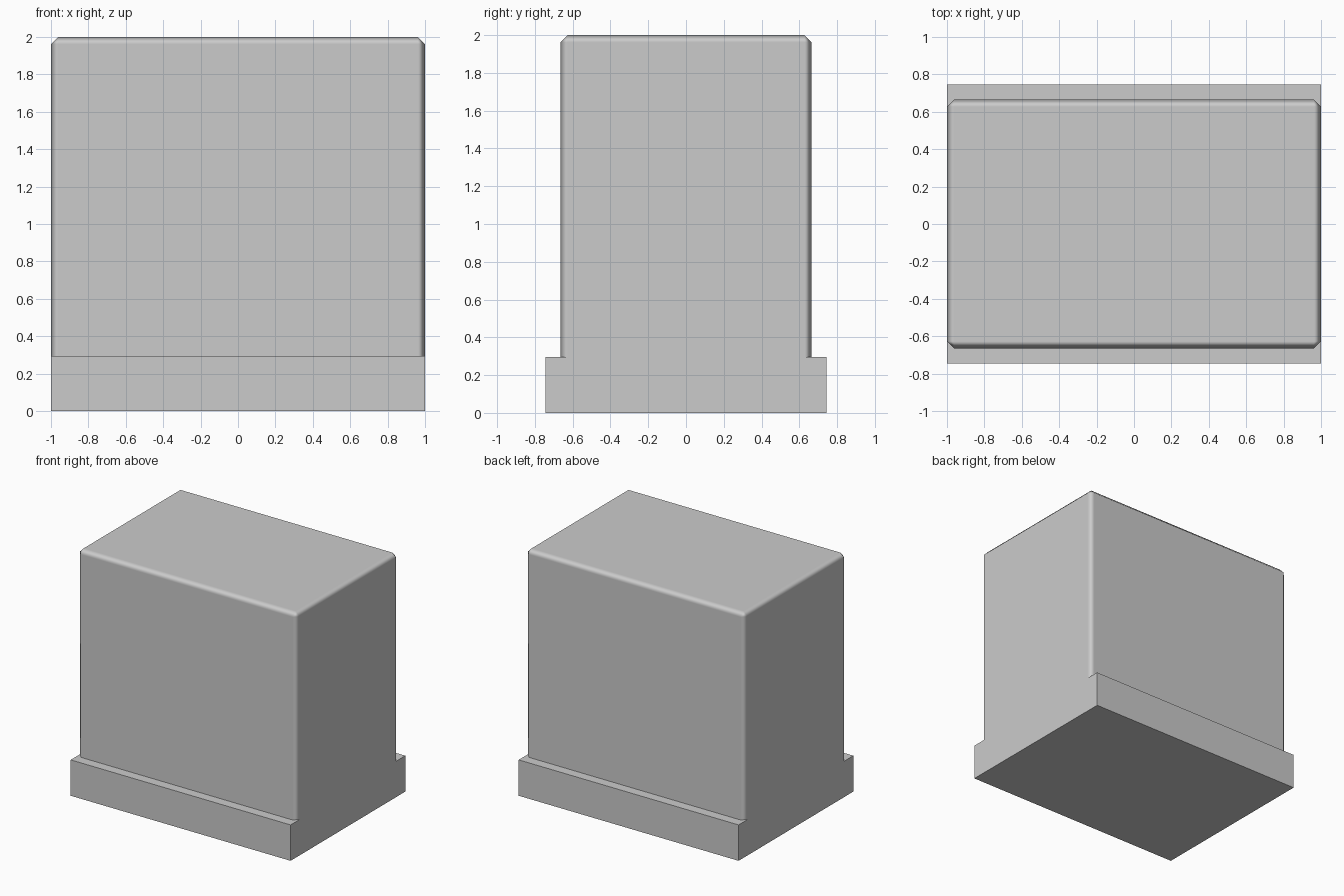
import bpy

if "Cube" in bpy.data.objects:
    bpy.data.objects.remove(bpy.data.objects["Cube"])


def box(name, size_x, size_y, size_z):
    """Box centred on x and y, standing on the ground."""
    bpy.ops.mesh.primitive_cube_add(size=1, location=(0, 0, size_z / 2))
    ob = bpy.context.object
    ob.name = name
    ob.scale = (size_x, size_y, size_z)
    bpy.ops.object.transform_apply(location=True, rotation=False, scale=True)
    return ob


# Tall cabinet body with narrow softened chamfers on every edge
body = box("cabinet_body", 2.0, 1.33, 2.0)
for poly in body.data.polygons:
    poly.use_smooth = True
bevel = body.modifiers.new("edge_chamfer", "BEVEL")
bevel.width = 0.038
bevel.segments = 1
bevel.limit_method = "NONE"
bevel.harden_normals = True

# Sharp-edged plinth, deeper than the body at front and back
box("base_plinth", 2.0, 1.49, 0.295)
